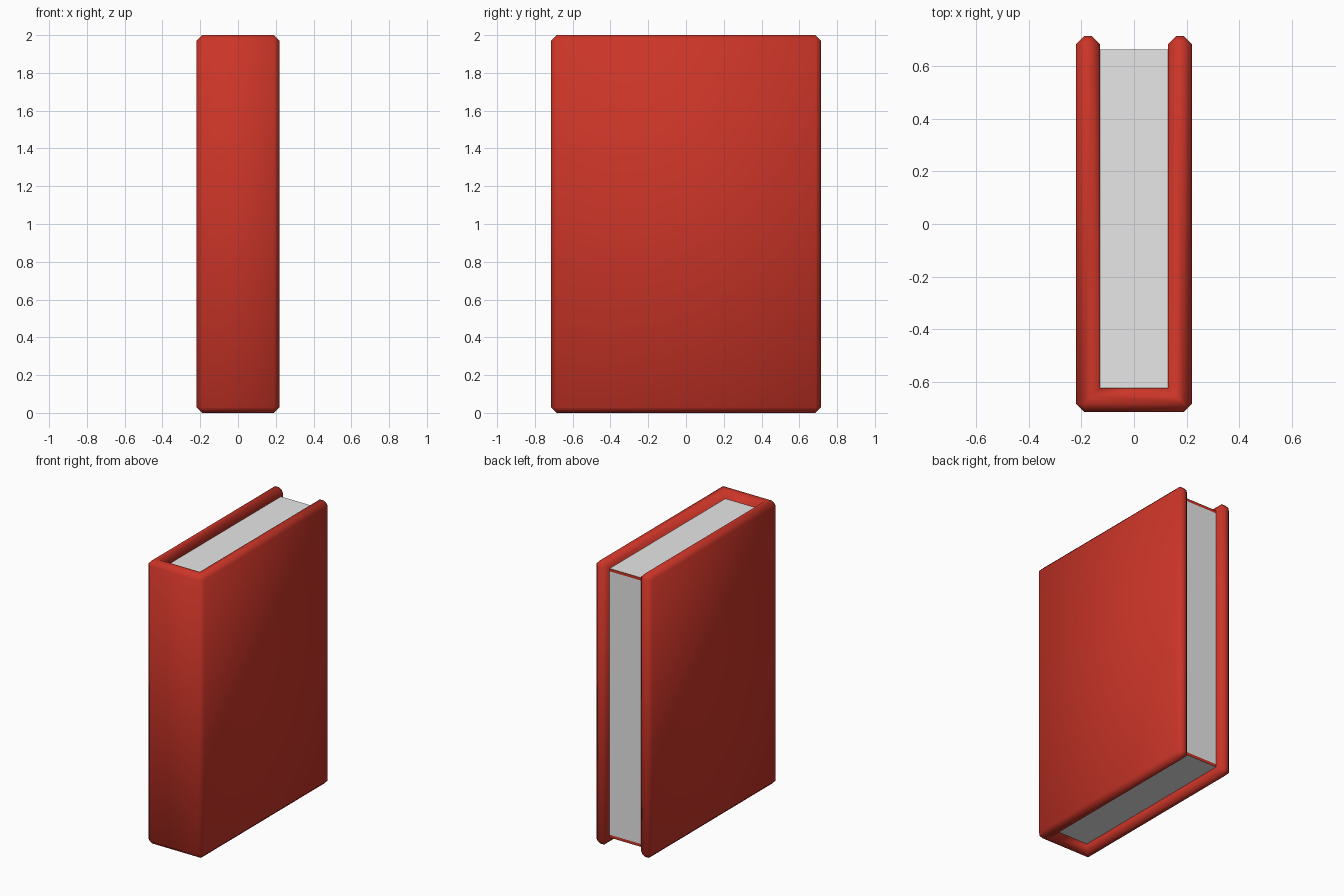
import bpy
import bmesh

cube = bpy.data.objects.get("Cube")
if cube:
    bpy.data.objects.remove(cube, do_unlink=True)

HALF_W, HALF_D, HEIGHT = 0.22, 0.715, 2.0   # outer size of the cover
BOARD = 0.09                                # board thickness
BEVEL = 0.03
INSET = 0.05                                # how far the pages sit back
STRIP = 0.02                                # red band at the page ends


def make_material(name, colour):
    mat = bpy.data.materials.new(name)
    mat.use_nodes = True
    mat.diffuse_color = colour
    bsdf = next(n for n in mat.node_tree.nodes if n.type == "BSDF_PRINCIPLED")
    bsdf.inputs["Base Color"].default_value = colour
    bsdf.inputs["Roughness"].default_value = 0.8
    return mat


def make_object(name, bm, materials):
    bmesh.ops.recalc_face_normals(bm, faces=bm.faces[:])
    mesh = bpy.data.meshes.new(name)
    bm.to_mesh(mesh)
    bm.free()
    for mat in materials:
        mesh.materials.append(mat)
    obj = bpy.data.objects.new(name, mesh)
    bpy.context.scene.collection.objects.link(obj)
    return obj


red = make_material("cover red", (0.6, 0.035, 0.021, 1))
paper = make_material("paper grey", (0.8, 0.8, 0.8, 1))

# Cover: U-shaped profile, extruded upwards and chamfered
in_w, in_front = HALF_W - BOARD, -HALF_D + BOARD
half = [(HALF_W, -HALF_D), (HALF_W, HALF_D), (in_w, HALF_D), (in_w, in_front)]
profile = half + [(-x, y) for x, y in reversed(half)]

bm = bmesh.new()
base = bm.faces.new([bm.verts.new((x, y, 0)) for x, y in profile])
result = bmesh.ops.extrude_face_region(bm, geom=[base], use_keep_orig=True)
top_verts = [v for v in result["geom"] if isinstance(v, bmesh.types.BMVert)]
bmesh.ops.translate(bm, verts=top_verts, vec=(0, 0, HEIGHT))
bmesh.ops.recalc_face_normals(bm, faces=bm.faces[:])


def is_inner_corner(edge):
    return all(abs(v.co.y - in_front) < 1e-4 and abs(abs(v.co.x) - in_w) < 1e-4
               for v in edge.verts) and abs(edge.verts[0].co.z - edge.verts[1].co.z) > 1


bmesh.ops.bevel(bm, geom=[e for e in bm.edges if not is_inner_corner(e)],
                offset=BEVEL, offset_type="OFFSET", segments=1,
                profile=0.5, affect="EDGES", clamp_overlap=False)
for face in bm.faces:
    face.smooth = True
make_object("book_cover", bm, [red])

# Pages: plain block between the boards, set back from the cover edges
page_back = HALF_D - INSET
bm = bmesh.new()
bmesh.ops.create_cube(bm, size=1)
bmesh.ops.scale(bm, verts=bm.verts[:],
                vec=(2 * in_w, page_back - in_front, HEIGHT - 2 * INSET))
bmesh.ops.translate(bm, verts=bm.verts[:],
                    vec=(0, (page_back + in_front) / 2, HEIGHT / 2))

# Narrow red bands at the top and bottom of the open page side
low, high = INSET + STRIP, HEIGHT - INSET - STRIP
for z in (low, high):
    bmesh.ops.bisect_plane(bm, geom=bm.verts[:] + bm.edges[:] + bm.faces[:],
                           plane_co=(0, 0, z), plane_no=(0, 0, 1))
bm.normal_update()
for face in bm.faces:
    z = face.calc_center_median().z
    is_band = face.normal.y > 0.9 and not low < z < high
    face.material_index = 1 if is_band else 0
make_object("pages", bm, [paper, red])
